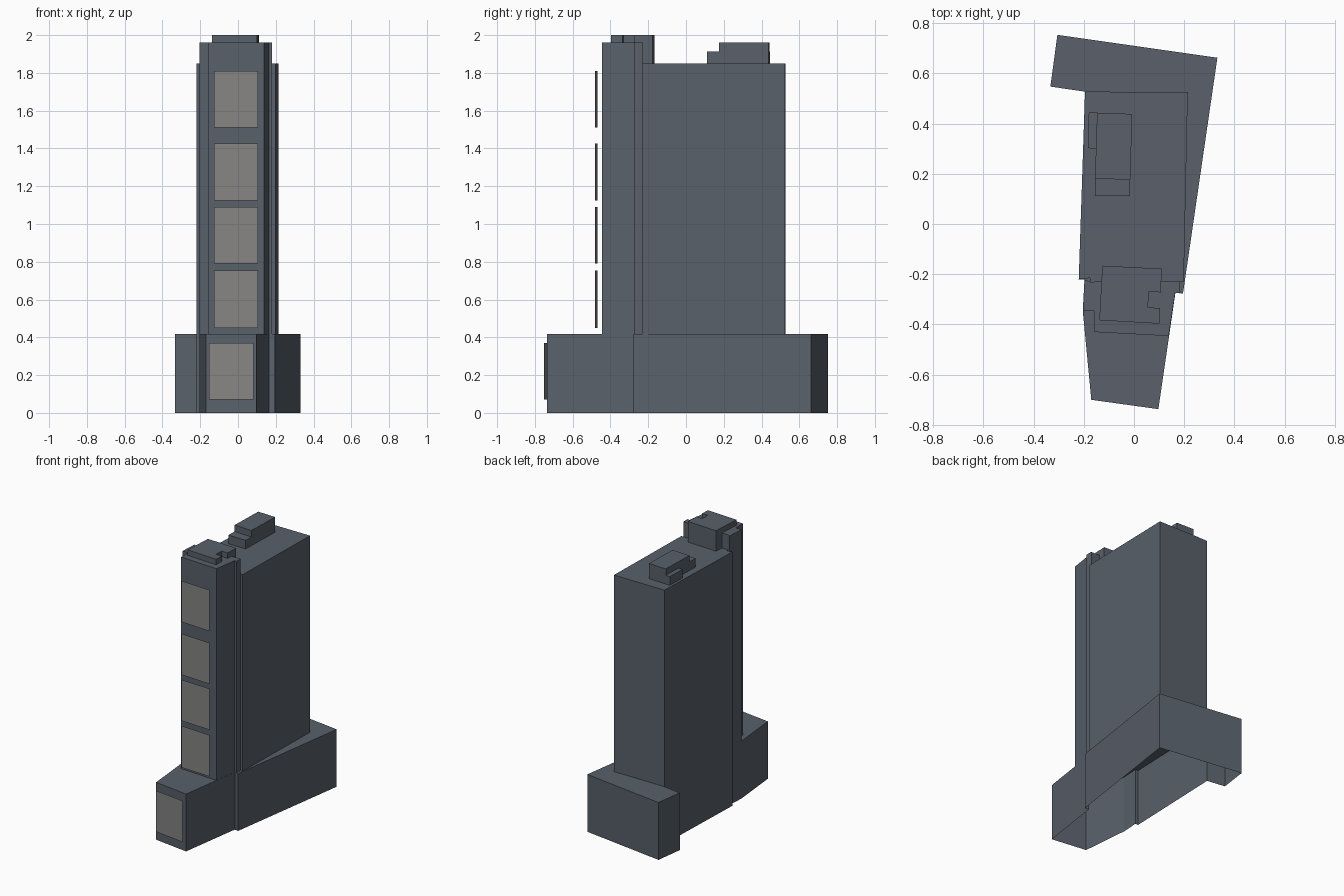
import bpy, bmesh

if "Cube" in bpy.data.objects:
    bpy.data.objects.remove(bpy.data.objects["Cube"])


def material(name, color):
    m = bpy.data.materials.new(name)
    m.diffuse_color = color
    m.use_nodes = True
    m.node_tree.nodes["Principled BSDF"].inputs["Base Color"].default_value = m.diffuse_color
    return m


WALL = material("slate_wall", (0.10, 0.118, 0.145, 1))
PANEL = material("grey_panel", (0.24, 0.235, 0.23, 1))


def finish(name, bm, mat):
    mesh = bpy.data.meshes.new(name)
    bm.to_mesh(mesh)
    bm.free()
    mesh.materials.append(mat)
    ob = bpy.data.objects.new(name, mesh)
    bpy.context.collection.objects.link(ob)
    return ob


def block(name, outline, z0, z1):
    """Extrude a clockwise-or-not plan outline upward, leaving the base open."""
    bm = bmesh.new()
    base = bm.faces.new([bm.verts.new((x, y, z0)) for x, y in outline])
    base.normal_update()
    if base.normal.z < 0:
        base.normal_flip()
    new = bmesh.ops.extrude_face_region(bm, geom=[base])["geom"]
    bmesh.ops.translate(bm, vec=(0, 0, z1 - z0),
                        verts=[v for v in new if isinstance(v, bmesh.types.BMVert)])
    bmesh.ops.recalc_face_normals(bm, faces=bm.faces[:])
    # open underside
    bm.normal_update()
    under = [f for f in bm.faces if f.normal.z < -0.9]
    bmesh.ops.delete(bm, geom=under, context='FACES_ONLY')
    return finish(name, bm, WALL)


def panel(name, left, right, z0, z1):
    """Thin upright sheet between two plan points, facing the front."""
    bm = bmesh.new()
    corners = [(*left, z0), (*right, z0), (*right, z1), (*left, z1)]
    bm.faces.new([bm.verts.new(c) for c in corners])
    return finish(name, bm, PANEL)


# podium, wider at the back
block("podium", [(-0.305, 0.753), (-0.333, 0.547), (-0.195, 0.527), (-0.22, -0.22),
                 (-0.197, -0.221), (-0.204, -0.345), (-0.17, -0.70), (0.097, -0.737),
                 (0.165, -0.273), (0.195, -0.277), (0.332, 0.662)], 0, 0.418)

# main slab tower
block("main_tower", [(-0.195, 0.527), (-0.22, -0.22), (-0.175, -0.215), (-0.175, -0.23),
                     (0.198, -0.23), (0.214, 0.525)], 0.418, 1.85)

# taller front stair tower
block("front_tower", [(-0.158, -0.43), (0.138, -0.446), (0.164, -0.273), (0.181, -0.276),
                      (0.181, -0.228), (-0.175, -0.23), (-0.197, -0.221), (-0.204, -0.345),
                      (-0.158, -0.347)], 0.418, 1.96)

# rooftop housings
block("front_roof_housing", [(-0.126, -0.166), (0.11, -0.178), (0.107, -0.272),
                             (0.058, -0.27), (0.056, -0.332), (0.104, -0.335),
                             (0.101, -0.397), (-0.138, -0.383)], 1.85, 2.0)
block("rear_roof_housing", [(-0.147, 0.443), (-0.155, 0.182), (-0.015, 0.175),
                            (-0.007, 0.438)], 1.85, 1.96)
block("rear_roof_step", [(-0.155, 0.182), (-0.156, 0.112), (-0.016, 0.111),
                         (-0.015, 0.175)], 1.85, 1.913)
block("rear_roof_side_step", [(-0.18, 0.444), (-0.184, 0.302), (-0.151, 0.30),
                              (-0.147, 0.443)], 1.85, 1.913)

# sign panels standing off the front walls
for i, (z0, z1) in enumerate([(0.45, 0.753), (0.79, 1.09), (1.125, 1.425), (1.51, 1.81)]):
    panel(f"tower_panel_{i + 1}", (-0.126, -0.469), (0.106, -0.481), z0, z1)
panel("podium_panel", (-0.154, -0.722), (0.081, -0.753), 0.07, 0.37)
